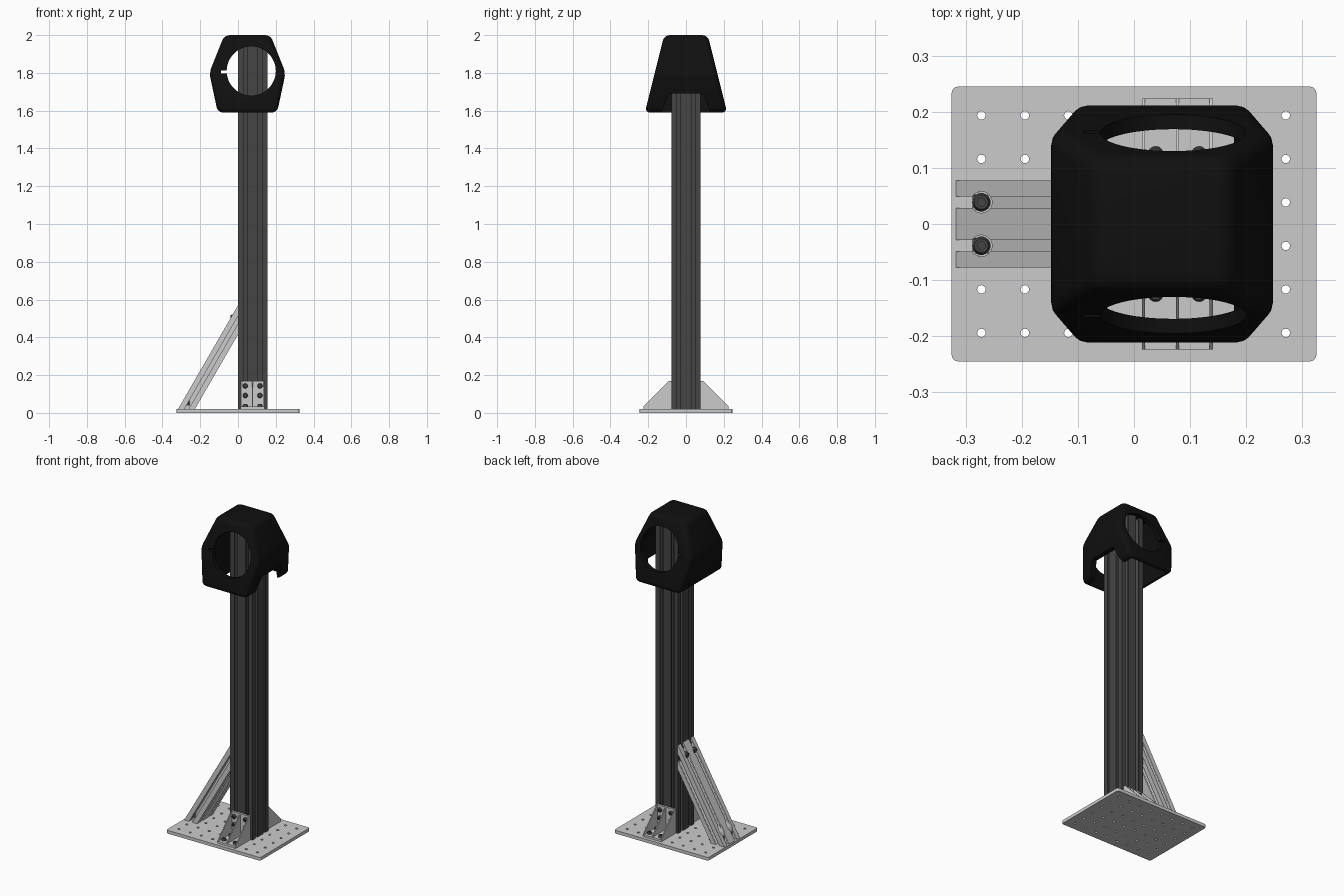
import bpy, bmesh, math
from mathutils import Vector, Matrix

if "Cube" in bpy.data.objects:
    bpy.data.objects.remove(bpy.data.objects["Cube"])

P = 0.0775          # hole and slot pitch
H = P / 2


def material(name, v):
    m = bpy.data.materials.new(name)
    m.diffuse_color = (v, v, v, 1)
    m.use_nodes = True
    m.node_tree.nodes["Principled BSDF"].inputs["Base Color"].default_value = m.diffuse_color
    return m


dark = material("dark_grey", 0.06)
black = material("black", 0.005)


def finish(bm, name, mat=None):
    bmesh.ops.recalc_face_normals(bm, faces=bm.faces)
    me = bpy.data.meshes.new(name)
    bm.to_mesh(me)
    bm.free()
    ob = bpy.data.objects.new(name, me)
    bpy.context.collection.objects.link(ob)
    if mat:
        me.materials.append(mat)
    return ob


def loft(bm, a, b):
    """Closed solid between two matching outlines."""
    va = [bm.verts.new(p) for p in a]
    vb = [bm.verts.new(p) for p in b]
    n = len(va)
    bm.faces.new(va)
    bm.faces.new(vb[::-1])
    for i in range(n):
        bm.faces.new((va[i], va[(i + 1) % n], vb[(i + 1) % n], vb[i]))


def box(bm, x0, x1, y0, y1, z0, z1):
    c = [(x0, y0), (x1, y0), (x1, y1), (x0, y1)]
    loft(bm, [(x, y, z0) for x, y in c], [(x, y, z1) for x, y in c])


def cyl(bm, a, b, r, seg=24):
    a, b = Vector(a), Vector(b)
    m = Matrix.Translation((a + b) / 2) @ (b - a).to_track_quat('Z', 'Y').to_matrix().to_4x4()
    return bmesh.ops.create_cone(bm, cap_ends=True, segments=seg, radius1=r, radius2=r,
                                 depth=(b - a).length, matrix=m)


def bolt(bm, base, axis, h=0.016, r=0.0155):
    """Round bolt head with a hexagonal socket recess."""
    a, d = Vector(base), Vector(axis)
    rot = Matrix.Translation(a) @ d.to_track_quat('Z', 'Y').to_matrix().to_4x4()
    levels = [(r, 0), (r, h * .6), (r * .75, h), (r * .45, h), (r * .45, h * .5)]
    rings = [[bm.verts.new(rot @ Vector((q * math.cos(i * math.pi / 9), q * math.sin(i * math.pi / 9), z)))
              for i in range(18)] for q, z in levels]
    for p, q in zip(rings, rings[1:]):
        for i in range(18):
            bm.faces.new((p[i], p[(i + 1) % 18], q[(i + 1) % 18], q[i]))
    bm.faces.new(rings[0])
    bm.faces.new(rings[-1])


def modify(ob, kind, **kw):
    m = ob.modifiers.new(kind, kind)
    for k, v in kw.items():
        setattr(m, k, v)
    bpy.ops.object.select_all(action='DESELECT')
    bpy.context.view_layer.objects.active = ob
    ob.select_set(True)
    bpy.ops.object.modifier_apply(modifier=m.name)


def cut(ob, bm):
    c = finish(bm, "cutter")
    c.hide_render = True
    modify(ob, 'BOOLEAN', operation='DIFFERENCE', object=c, solver='EXACT')
    bpy.data.objects.remove(c)


def smooth(ob):
    bpy.ops.object.select_all(action='DESELECT')
    bpy.context.view_layer.objects.active = ob
    ob.select_set(True)
    bpy.ops.object.shade_smooth_by_angle(angle=math.radians(30))


def slotted_outline(nx, ny):
    """Outline of a T-slot bar, nx by ny cells, centred."""
    w, h = nx * P, ny * P
    tee = [(-.010, 0), (-.010, .010), (-.019, .012), (-.010, .026),
           (.010, .026), (.019, .012), (.010, .010), (.010, 0)]
    out = []
    for n, o, d in ((nx, (-w / 2, -h / 2), (1, 0)), (ny, (w / 2, -h / 2), (0, 1)),
                    (nx, (w / 2, h / 2), (-1, 0)), (ny, (-w / 2, h / 2), (0, -1))):
        out.append(o)
        for i in range(n):
            for s, t in tee:
                s += H + i * P
                out.append((o[0] + d[0] * s - d[1] * t, o[1] + d[1] * s + d[0] * t))
    return out


# base plate with a grid of holes
bm = bmesh.new()
c = [(-.325, -.245), (.325, -.245), (.325, .245), (-.325, .245)]
loft(bm, [(x, y, 0) for x, y in c], [(x, y, .02) for x, y in c])
bmesh.ops.bevel(bm, geom=[e for e in bm.edges if abs(e.verts[0].co.z - e.verts[1].co.z) > .01],
                offset=.012, segments=4, profile=.5, affect='EDGES')
plate = finish(bm, "base_plate")
bm = bmesh.new()
for i in range(8):
    for j in range(6):
        x, y = -.272 + i * P, -.194 + j * P
        cyl(bm, (x, y, -.05), (x, y, .07), .0075, 16)
cut(plate, bm)

# upright post
bm = bmesh.new()
prof = [(x + .0775, y) for x, y in slotted_outline(2, 2)]
loft(bm, [(x, y, .02) for x, y in prof], [(x, y, 1.96) for x, y in prof])
finish(bm, "post", dark)

# diagonal brace, ends trimmed to plate and post
d, n = Vector((.5, 0, .866)), Vector((-.866, 0, .5))
low, high = [], []
for y, v in slotted_outline(2, 1):
    p = Vector((0, y, .415)) + n * (v + H)
    low.append(p + d * ((.02 - p.z) / d.z))
    high.append(p + d * (-p.x / d.x))
bm = bmesh.new()
loft(bm, low, high)
brace = finish(bm, "brace")
bm = bmesh.new()
for y in (-H, H):
    cyl(bm, (-.272, y, .04), (-.272, y, .2), .019)
    cyl(bm, (-.02, y, .505), (-.2, y, .505), .019)
cut(brace, bm)
bm = bmesh.new()
for y in (-H, H):
    bolt(bm, (-.272, y, .038), (0, 0, 1), .022, .0165)
    bolt(bm, (-.018, y, .505), (-1, 0, 0), .022, .0165)
smooth(finish(bm, "brace_bolts", dark))

# corner gussets on front and back of the post
for s, side in ((-1, "front"), (1, "back")):
    bm = bmesh.new()
    box(bm, .014, .141, *sorted((s * .0775, s * .09)), .02, .17)
    box(bm, .014, .141, *sorted((s * .0775, s * .224)), .02, .033)
    for x in (.014, .0745, .135):
        tri = [(.08, .022), (.224, .022), (.224, .035), (.09, .17), (.08, .17)]
        loft(bm, [(x, s * y, z) for y, z in tri], [(x + .006, s * y, z) for y, z in tri])
    finish(bm, side + "_gusset")
    bm = bmesh.new()
    for x in (.0385, .116):
        for k in (.092, .143):
            bolt(bm, (x, s * .089, k), (0, s, 0), .014, .0135)
        for k in (.125, .194):
            bolt(bm, (x, s * k, .032), (0, 0, 1), .014, .0135)
    smooth(finish(bm, side + "_gusset_bolts", dark))


# hollow hexagonal head with sloping ends
def hex_body(half, inset):
    bm = bmesh.new()
    ring = [(.05 + w, z) for w, z in half] + [(.05 - w, z) for w, z in half[::-1]]
    depth = lambda z: .115 + .25 * (2 - z) - inset
    loft(bm, [(x, -depth(z), z) for x, z in ring], [(x, depth(z), z) for x, z in ring])
    return bm


head = finish(hex_body([(.122, 2), (.202, 1.8), (.157, 1.59)], 0), "head_cover", black)
modify(head, 'BEVEL', width=.028, segments=4, limit_method='ANGLE', angle_limit=math.radians(20))
cut(head, hex_body([(.108, 1.975), (.174, 1.8), (.12, 1.55)], .026))

# round windows and small side slit
bm = bmesh.new()
cyl(bm, (.07, -.3, 1.81), (.07, .3, 1.81), .13, 48)
cut(head, bm)
bm = bmesh.new()
box(bm, -.09, -.04, -.3, .3, 1.798, 1.813)
cut(head, bm)

# arch on the right side
bm = bmesh.new()
arch = [(-.09, 1.69), (-.165, 1.5), (.165, 1.5), (.09, 1.69)]
loft(bm, [(.13, y, z) for y, z in arch], [(.35, y, z) for y, z in arch])
cut(head, bm)
smooth(head)
